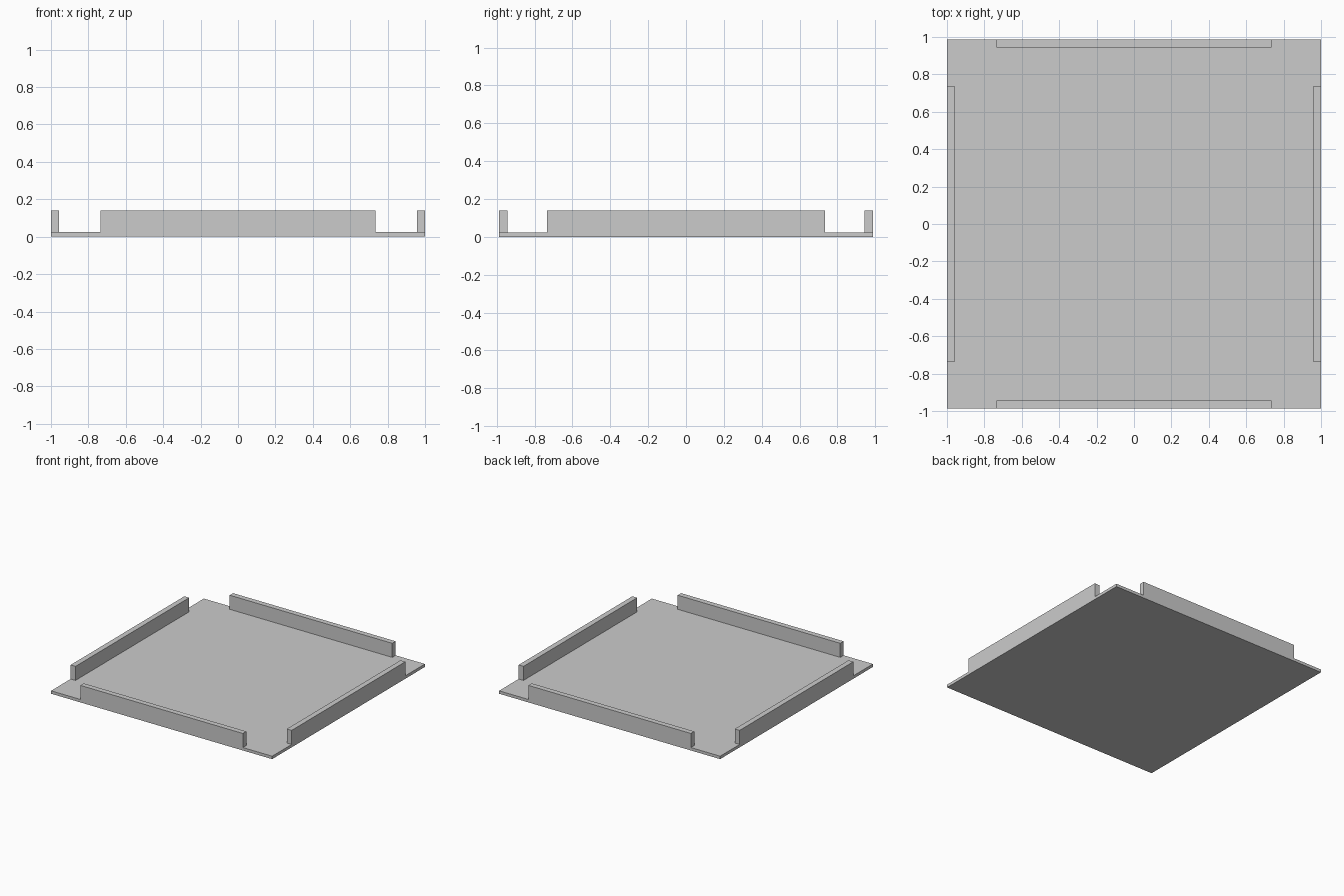
import bpy

# Remove the default object
cube = bpy.data.objects.get("Cube")
if cube:
    bpy.data.objects.remove(cube, do_unlink=True)

HALF_X, HALF_Y = 1.0, 0.987   # tray half sizes
BASE_H, TOP = 0.024, 0.139    # floor thickness, rail top
RAIL_T, RAIL_L = 0.044, 1.47  # rail thickness, rail length

# Single flat grey
grey = bpy.data.materials.new("light_grey")
grey.use_nodes = True
colour = (0.6, 0.6, 0.6, 1)
grey.diffuse_color = colour
grey.node_tree.nodes["Principled BSDF"].inputs["Base Color"].default_value = colour


def box(name, size, centre):
    bpy.ops.mesh.primitive_cube_add(size=1, location=centre)
    obj = bpy.context.object
    obj.name = name
    obj.scale = size
    bpy.ops.object.transform_apply(location=False, rotation=False, scale=True)
    obj.data.materials.append(grey)
    return obj


# Thin floor plate
box("tray_base", (2 * HALF_X, 2 * HALF_Y, BASE_H), (0, 0, BASE_H / 2))

# Upright rails along the four edges, leaving the corners open
rail_h = TOP - BASE_H
rail_z = BASE_H + rail_h / 2
for side, s in (("left", 1), ("right", -1)):
    box(side + "_rail", (RAIL_T, RAIL_L, rail_h),
        (s * (HALF_X - RAIL_T / 2), 0, rail_z))
for side, s in (("back", 1), ("front", -1)):
    box(side + "_rail", (RAIL_L, RAIL_T, rail_h),
        (0, s * (HALF_Y - RAIL_T / 2), rail_z))
